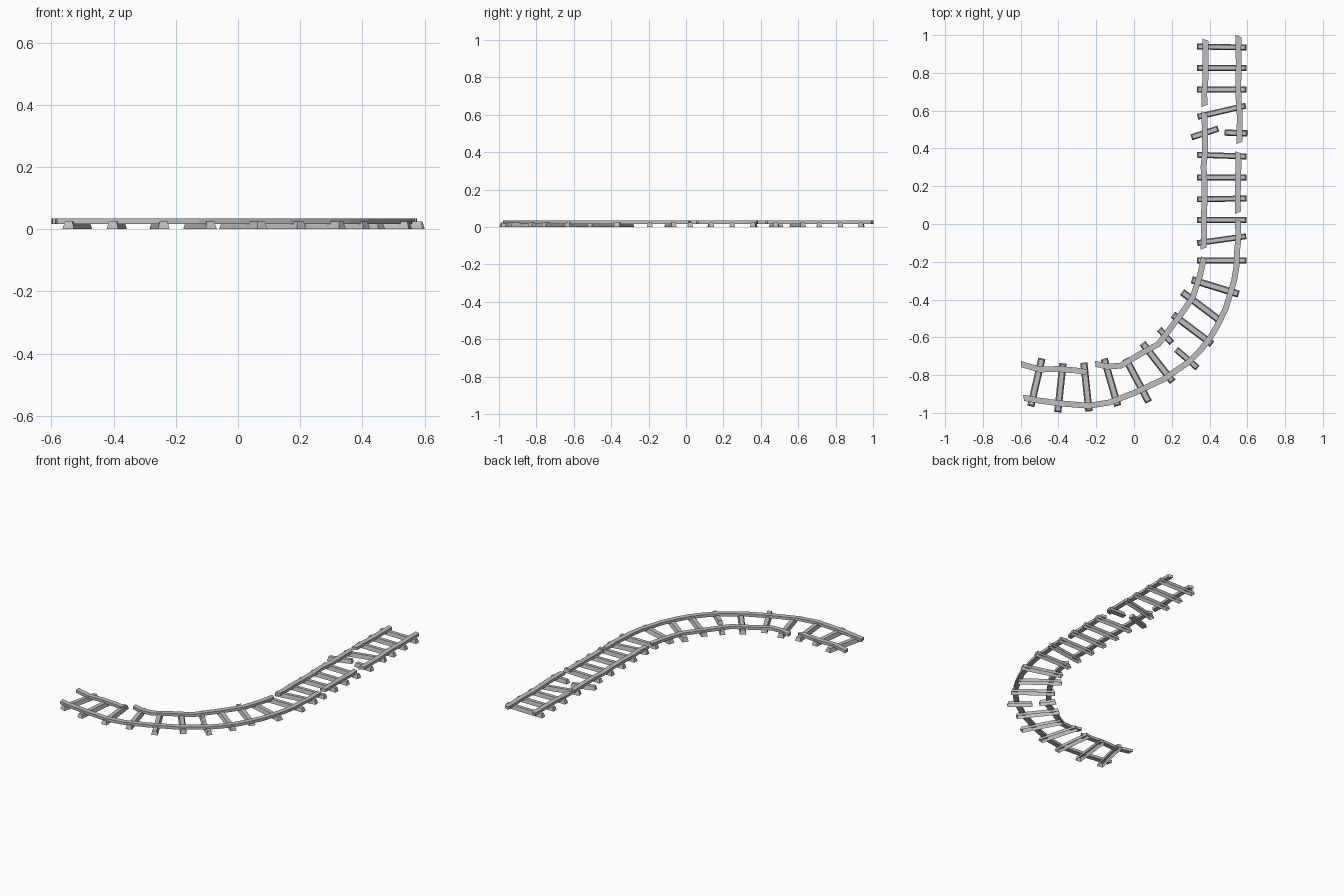
import bpy
import bmesh
import math
import random
from mathutils import Vector

random.seed(4)

if "Cube" in bpy.data.objects:
    bpy.data.objects.remove(bpy.data.objects["Cube"], do_unlink=True)

grey = bpy.data.materials.new("weathered_grey")
grey.use_nodes = True
colour = (0.52, 0.52, 0.52, 1)
grey.diffuse_color = colour
grey.node_tree.nodes["Principled BSDF"].inputs["Base Color"].default_value = colour

RAIL_BOTTOM, RAIL_TOP, RAIL_HALF = 0.017, 0.034, 0.0155
SLEEPER_TOP = 0.024


def finish(bm, name):
    """Turn a bmesh into a flat-shaded grey object."""
    mesh = bpy.data.meshes.new(name)
    bm.to_mesh(mesh)
    bm.free()
    mesh.materials.append(grey)
    obj = bpy.data.objects.new(name, mesh)
    bpy.context.collection.objects.link(obj)
    return obj


def make_rail(name, points, skew_start=0.006, skew_end=-0.006):
    """Sweep a rectangular bar along a flat path, with slanted broken ends."""
    path = [Vector(p) for p in points]
    last = len(path) - 1
    bm = bmesh.new()
    rings = []
    for i, p in enumerate(path):
        along = (path[min(i + 1, last)] - path[max(i - 1, 0)]).normalized()
        side = Vector((-along.y, along.x)) * RAIL_HALF
        skew = along * (skew_start if i == 0 else skew_end if i == last else 0)
        left, right = p + side + skew, p - side - skew
        rings.append([bm.verts.new((q.x, q.y, z)) for q, z in (
            (left, RAIL_BOTTOM), (right, RAIL_BOTTOM),
            (right, RAIL_TOP), (left, RAIL_TOP))])
    for a, b in zip(rings, rings[1:]):
        for k in range(4):
            n = (k + 1) % 4
            bm.faces.new((a[k], a[n], b[n], b[k]))
    bm.faces.new(rings[0])
    bm.faces.new(rings[-1])
    bmesh.ops.recalc_face_normals(bm, faces=bm.faces)
    return finish(bm, name)


def straight_path(x, y_start, y_end):
    """A nearly straight run with a slight hand-made wobble."""
    steps = max(3, round(abs(y_end - y_start) / 0.07))
    return [(x + random.uniform(-0.005, 0.005),
             y_start + (y_end - y_start) * i / steps) for i in range(steps + 1)]


def make_sleeper(name, x, y, degrees, length, width, closed=False):
    """A block whose sides lean in towards the top, usually hollow below."""
    bm = bmesh.new()
    bmesh.ops.create_cube(bm, size=1)
    if not closed:
        base = [f for f in bm.faces if f.normal.z < -0.5]
        bmesh.ops.delete(bm, geom=base, context="FACES_ONLY")
    for v in bm.verts:
        top = v.co.z > 0
        v.co.x *= length - (0.014 if top else 0)
        v.co.y *= width * (0.66 if top else 1)
        v.co.z = SLEEPER_TOP if top else 0
    obj = finish(bm, name)
    obj.location = (x, y, 0)
    obj.rotation_euler.z = math.radians(degrees)
    return obj


# Straight rails, broken into separate lengths
make_rail("left_rail_back", straight_path(0.556, 0.995, 0.43))
make_rail("left_rail_middle", straight_path(0.553, 0.38, 0.06))
make_rail("right_rail_back", straight_path(0.375, 0.975, 0.625))
make_rail("right_rail_middle", straight_path(0.372, 0.59, -0.13))

# Curved rails
make_rail("outer_curved_rail", [
    (.55, .02), (.553, -.07), (.545, -.15), (.543, -.22), (.53, -.3), (.485, -.45),
    (.44, -.54), (.405, -.6), (.35, -.67), (.29, -.73), (.16, -.82),
    (0, -.895), (-.13, -.945), (-.24, -.962), (-.39, -.95), (-.5, -.935), (-.585, -.92)])
make_rail("inner_curved_rail", [
    (.37, -.18), (.35, -.27), (.31, -.39), (.24, -.49), (.13, -.635),
    (.03, -.69), (-.07, -.75), (-.14, -.755), (-.205, -.74)])
make_rail("inner_front_rail", [
    (-.25, -.785), (-.31, -.775), (-.4, -.768), (-.5, -.77), (-.598, -.742)])

# Sleepers under the straight run: y position and tilt in degrees
straight = [(.937, -1), (.826, 0), (.712, 0), (.597, 13), (.362, -2), (.247, 0),
            (.133, 1), (.022, 0), (-.083, 8), (-.193, 0)]
for i, (y, tilt) in enumerate(straight):
    make_sleeper(f"straight_sleeper_{i}", 0.464, y, tilt, 0.262, 0.031)

# Sleepers around the bend: x, y and tilt in degrees
bend = [(.43, -.333, -17), (.358, -.438, -37), (.31, -.558, -37), (.125, -.733, -52),
        (.017, -.828, -62), (-.122, -.838, -74), (-.252, -.863, -84),
        (-.39, -.867, 84), (-.517, -.838, 77)]
for i, (x, y, tilt) in enumerate(bend):
    make_sleeper(f"bend_sleeper_{i}", x, y, tilt, 0.26, 0.038)

# Snapped sleepers: x, y, tilt, length and whether the underside is closed
snapped = [(.375, .482, 18, .15, True), (.54, .482, -2, .12, True),
           (.167, -.593, -48, .1, False), (.28, -.713, -41, .15, False)]
for i, (x, y, tilt, length, closed) in enumerate(snapped):
    make_sleeper(f"snapped_sleeper_{i}", x, y, tilt, length, 0.033, closed)
